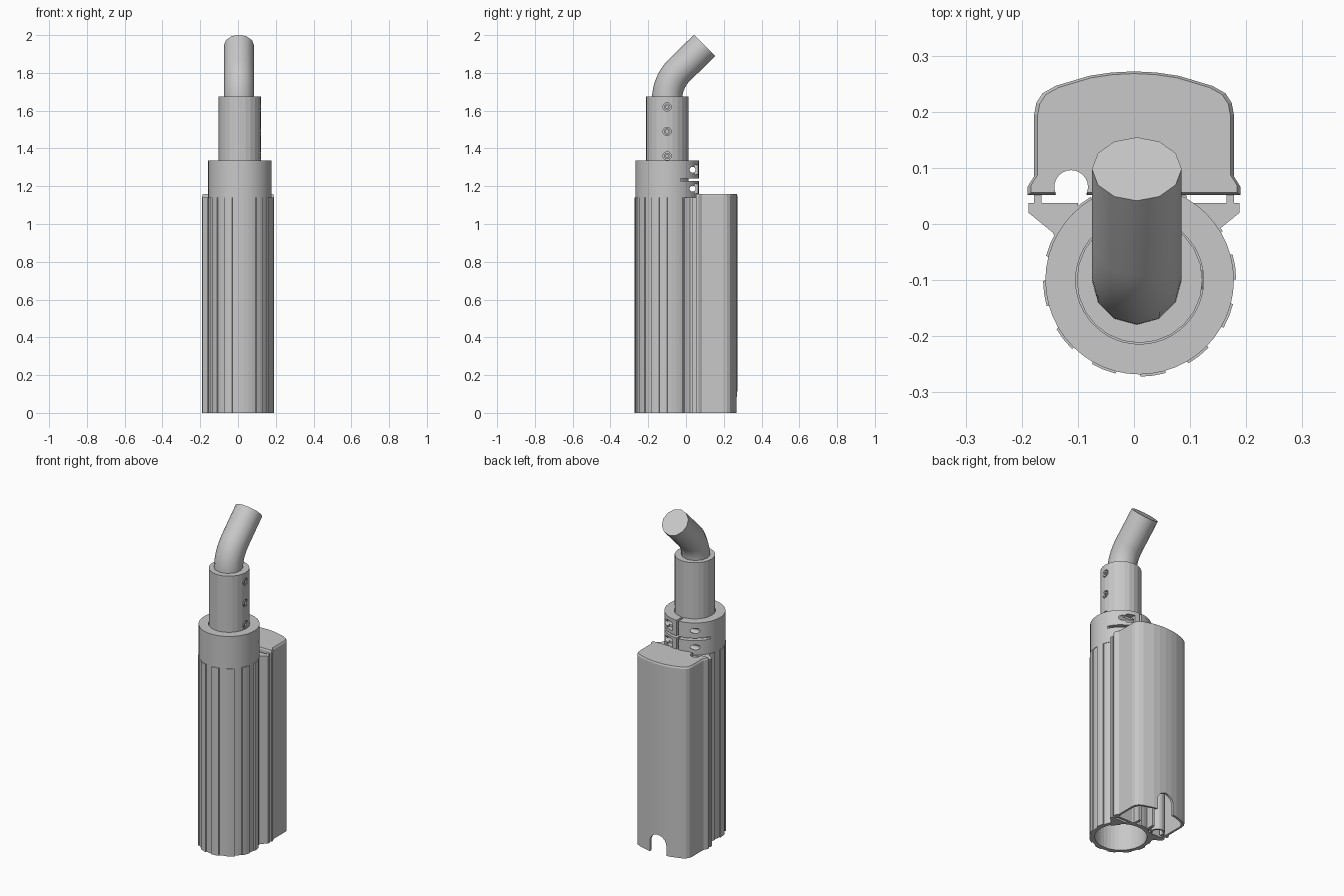
import bpy, bmesh, math
from mathutils import Vector, Matrix

if "Cube" in bpy.data.objects:
    bpy.data.objects.remove(bpy.data.objects["Cube"], do_unlink=True)

grey = bpy.data.materials.new("light_grey")
grey.use_nodes = True
grey.diffuse_color = (0.58, 0.58, 0.58, 1)
grey.node_tree.nodes["Principled BSDF"].inputs["Base Color"].default_value = (0.58, 0.58, 0.58, 1)

CX, CY = 0.01, -0.1   # axis of the round column


def loft(name, rings):
    """Closed solid through a list of equal-length rings of points."""
    bm = bmesh.new()
    loops = [[bm.verts.new(p) for p in ring] for ring in rings]
    n = len(loops[0])
    for a, b in zip(loops, loops[1:]):
        for i in range(n):
            j = (i + 1) % n
            bm.faces.new((a[i], a[j], b[j], b[i]))
    bm.faces.new(loops[0][::-1])
    bm.faces.new(loops[-1])
    bmesh.ops.recalc_face_normals(bm, faces=bm.faces)
    mesh = bpy.data.meshes.new(name)
    bm.to_mesh(mesh)
    bm.free()
    ob = bpy.data.objects.new(name, mesh)
    bpy.context.collection.objects.link(ob)
    mesh.materials.append(grey)
    return ob


def prism(name, outline, z0, z1):
    return loft(name, [[(x, y, z) for x, y in outline] for z in (z0, z1)])


def circle(r, n, cx=CX, cy=CY):
    return [(cx + r * math.cos(math.tau * i / n), cy + r * math.sin(math.tau * i / n))
            for i in range(n)]


def block(name, x0, x1, y0, y1, z0, z1):
    return prism(name, [(x0, y0), (x1, y0), (x1, y1), (x0, y1)], z0, z1)


def rod_x(name, r, n, x0, x1, y, z):
    ring = circle(r, n, y, z)
    return loft(name, [[(x, a, b) for a, b in ring] for x in (x0, x1)])


def mirrored(half):
    """Full outline from its +x half, mirrored over x = 0."""
    return half + [(-x, y) for x, y in reversed(half) if x > 0]


def apply_bool(ob, others, operation='DIFFERENCE'):
    bpy.context.view_layer.objects.active = ob
    for other in others:
        mod = ob.modifiers.new("cut", 'BOOLEAN')
        mod.operation = operation
        mod.solver = 'EXACT'
        mod.object = other
        bpy.ops.object.modifier_apply(modifier=mod.name)
        bpy.data.objects.remove(other, do_unlink=True)


def smooth(ob, angle):
    bpy.ops.object.select_all(action='DESELECT')
    ob.select_set(True)
    bpy.context.view_layer.objects.active = ob
    bpy.ops.object.shade_smooth_by_angle(angle=math.radians(angle))


# Ribbed lower column with raised flat pads
outline = []
for k in range(12):
    a = math.radians(-112 + 30 * k)
    for off, r in ((-8, .165), (-7.5, .172), (0, .172), (7.5, .172), (8, .165), (15, .165)):
        t = a + math.radians(off)
        outline.append((CX + r * math.cos(t), CY + r * math.sin(t)))
column = prism("ribbed_column", outline, 0, 1.14)
apply_bool(column, [prism("bore", circle(.143, 40), -.1, 1.1)])

# Bracket arms and rails holding the housing
arm = [(.13, -.04), (.145, -.015), (.188, .02), (.188, .037), (.1, .037), (.1, .0)]
for side, s in (("left", 1), ("right", -1)):
    prism("bracket_arm_" + side, [(s * x, y) for x, y in arm], 0, 1.14)
    x0, x1 = sorted((s * .165, s * .178))
    block("bracket_nub_" + side, x0, x1, .03, .056, 0, 1.14)
    x0, x1 = sorted((s * .04, s * .055))
    block("inner_rail_" + side, x0, x1, .05, .11, 0, 1.12)

# Rear housing, hollow and open below
outer = mirrored([(.19, .052), (.19, .066), (.178, .085), (.178, .195), (.174, .216),
                  (.163, .233), (.14, .246), (.08, .264), (.04, .27), (0, .272)])
inner = mirrored([(.165, .064), (.165, .195), (.15, .226), (.08, .252), (0, .26)])
housing = prism("rear_housing", outer, 0, 1.15)
top = loft("housing_top", [[(x * k, .16 + (y - .16) * k, z) for x, y in outer]
                           for z, k in ((1.1, 1), (1.15, 1), (1.16, .965))])
apply_bool(housing, [top], 'UNION')
arch = [(.055 * math.cos(math.pi * i / 10), .06 + .055 * math.sin(math.pi * i / 10))
        for i in range(11)] + [(-.055, -.1), (.055, -.1)]
notch = loft("notch", [[(x, y, z) for x, z in arch] for y in (.2, .3)])
apply_bool(housing, [prism("cavity", inner, -.1, 1.14),
                     prism("column_gap", circle(.174, 40), -.1, 1.13), notch])

# Cable channel through the housing
HX, HY = -.112, .066
channel = prism("cable_channel", circle(.04, 24, HX, HY), 0, 1.15)
apply_bool(channel, [block("front_trim", -.3, .3, -.1, .053, -.1, 1.3)])
for ob in (housing, channel):
    apply_bool(ob, [prism("cable_hole", circle(.03, 24, HX, HY), -.2, 1.4)])
apply_bool(housing, [block("hole_mouth", HX - .028, HX + .028, .0, HY, -.2, 1.4)])

# Clamp collar with slits, screw pockets and cross holes
collar = prism("clamp_collar", circle(.168, 48), 1.14, 1.335)
cuts = [prism("collar_bore", circle(.114, 48), 1, 1.5),
        block("cross_slit", -.3, .3, -.03, .2, 1.228, 1.242),
        block("rear_slit", .003, .017, -.02, .2, 1, 1.5)]
for z in (1.187, 1.287):
    cuts.append(block("pocket", .045, .095, .025, .2, z - .025, z + .025))
    cuts.append(rod_x("screw_hole", .016, 12, -.3, .3, .035, z))
apply_bool(collar, cuts)
smooth(collar, 25)

# Inner tube with three set screws on one side
tube = prism("inner_tube", circle(.112, 24), .9, 1.675)
heights = (1.36, 1.49, 1.62)
apply_bool(tube, [rod_x("screw_recess", .022, 16, .108, .2, CY, z) for z in heights])
smooth(tube, 10)
for i, z in enumerate(heights):
    screw = rod_x("set_screw_%d" % (i + 1), .017, 16, .1, .122, CY, z)
    apply_bool(screw, [rod_x("hex_socket", .009, 6, .112, .2, CY, z)])

# Bent pipe: straight, arc to 45 degrees, straight
t = .09
R = t / math.tan(math.pi / 8)
corner, px = 1.75, .005
path = [(CY, 1.6, 0)]
for i in range(9):
    a = math.pi / 4 * i / 8
    path.append((CY + R * (1 - math.cos(a)), corner - t + R * math.sin(a), a))
path.append((.098, 1.945, math.pi / 4))
rings = []
for y, z, a in path:
    m = Matrix.Translation((px, y, z)) @ Matrix.Rotation(-a, 4, 'X')
    rings.append([m @ Vector((x, v, 0)) for x, v in circle(.08, 12, 0, 0)])
pipe = loft("bent_pipe", rings)
smooth(pipe, 40)
